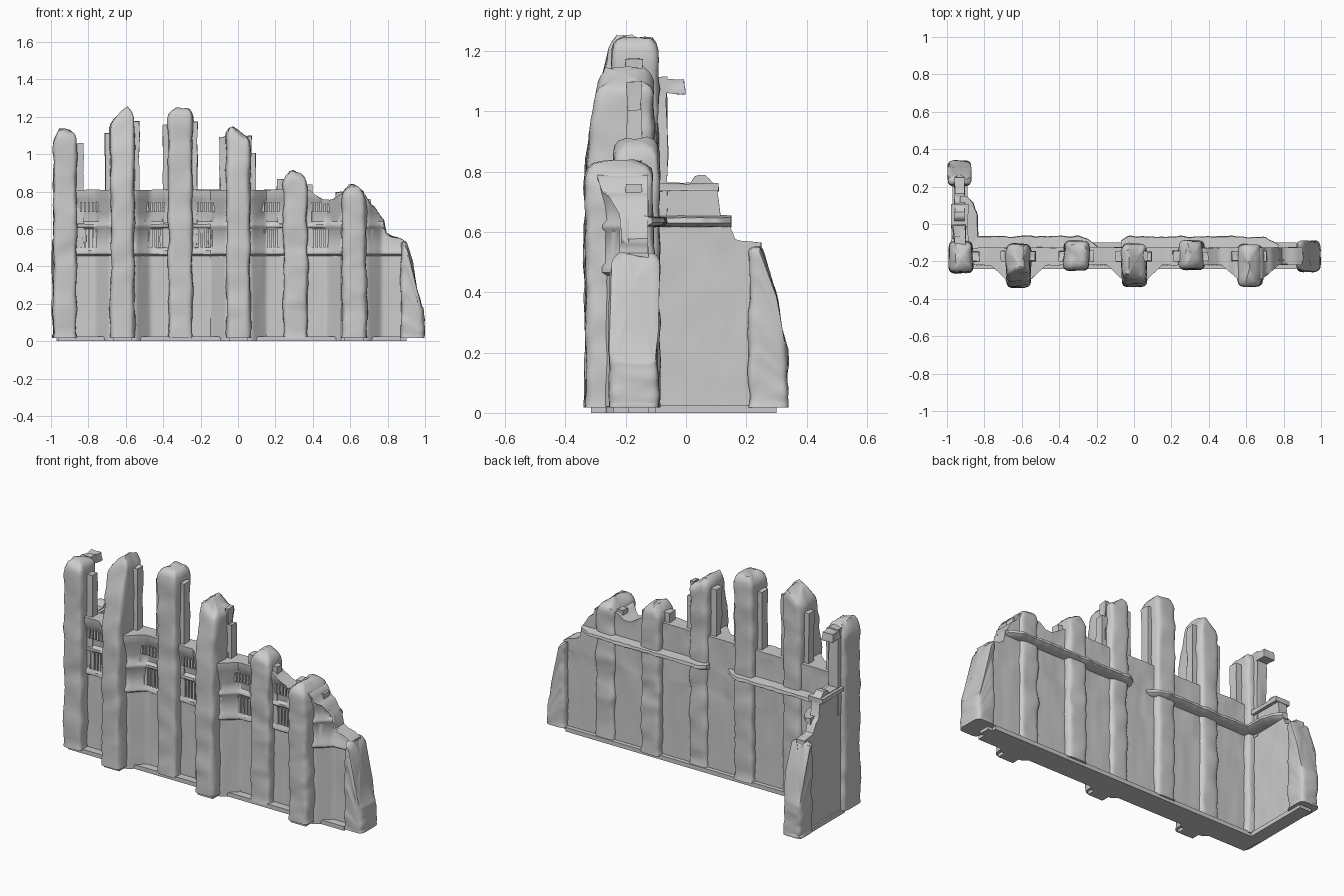
import bpy, bmesh, math
from mathutils import Vector, noise

if "Cube" in bpy.data.objects:
    bpy.data.objects.remove(bpy.data.objects["Cube"])


def lerp(pts, x):
    """Piecewise linear lookup in a list of (x, value)."""
    if x <= pts[0][0]:
        return pts[0][1]
    for (a, va), (b, vb) in zip(pts, pts[1:]):
        if x <= b:
            return va + (vb - va) * (x - a) / (b - a)
    return pts[-1][1]


def finish(name, bm, rough=0.006):
    """Weather the surface with noise and make an object."""
    bmesh.ops.remove_doubles(bm, verts=bm.verts, dist=1e-4)
    bmesh.ops.recalc_face_normals(bm, faces=bm.faces)
    bm.normal_update()
    for v in bm.verts:
        if v.co.z > 0.03:
            n = noise.noise(v.co * 9) + 0.5 * noise.noise(v.co * 21)
            v.co += v.normal * (n - 0.3) * rough
    me = bpy.data.meshes.new(name)
    bm.to_mesh(me)
    ob = bpy.data.objects.new(name, me)
    bpy.context.collection.objects.link(ob)
    bpy.context.view_layer.objects.active = ob
    bpy.ops.object.select_all(action='DESELECT')
    ob.select_set(True)
    bpy.ops.object.shade_smooth_by_angle(angle=math.radians(40))
    return ob


def loft(bm, rings):
    loops = [[bm.verts.new(p) for p in r] for r in rings]
    n = len(loops[0])
    for a, b in zip(loops, loops[1:]):
        for i in range(n):
            j = (i + 1) % n
            bm.faces.new((a[i], a[j], b[j], b[i]))
    bm.faces.new(loops[0])
    bm.faces.new(loops[-1])


def pillar(name, x0, x1, y0, y1, top, z0=0.018, taper=0.0, axis=0, dome=0.045):
    """Rounded rectangular pillar with a broken, domed top height."""
    cx, cy, hx, hy = (x0 + x1) / 2, (y0 + y1) / 2, (x1 - x0) / 2, (y1 - y0) / 2
    rings = []
    levels = [(i / 36, 1, 0) for i in range(37)]
    levels += [(1, s, d * dome) for s, d in ((.93, .45), (.75, .8), (.45, 1), (.05, 1.05))]
    for t, s, d in levels:
        ring = []
        for k in range(32):
            a = math.tau * (k + .5) / 32
            c, q = math.cos(a), math.sin(a)
            x = cx + s * hx * math.copysign(abs(c) ** .38, c)
            y = cy + s * hy * math.copysign(abs(q) ** .38, q)
            h = lerp(top, (x, y)[axis]) + .012 * noise.noise(Vector((x, y, 3)) * 25)
            z = z0 + t * (h - z0) + d
            if taper and z > .7:       # front leans back near the top
                y += taper * ((z - .7) / .5) ** 2 * max(0, (cy - y) / hy)
            ring.append((x, y, z))
        rings.append(ring)
    bm = bmesh.new()
    loft(bm, rings)
    return finish(name, bm, .01)


# Relief of a wall face: (height, outward offset)
RELIEF = [(0, 0), (.02, 0), (.021, .004), (.1, .004), (.2, 0), (.3, .003), (.4, 0), (.455, 0),
          (.465, .016), (.485, .016), (.5, .004), (.6, .004), (.61, .014), (.625, .014),
          (.64, .0), (.68, .004), (.72, .014), (.76, .024), (.775, .03), (.81, .03), (.9, .03)]
PLAIN = [(i * .05, 0) for i in range(19)]


def wall(name, u0, u1, front, back, top, relief, swap=False):
    """Slab running along x (or along y when swapped) with a ragged top."""
    n = max(4, int((u1 - u0) / .012))
    rings = []
    for i in range(n + 1):
        u = u0 + (u1 - u0) * i / n
        h, f, b = lerp(top, u), lerp(front, u), lerp(back, u)
        ring = [(u, f - o, min(z, h)) for z, o in relief]
        ring += [(u, b, min(z, h)) for z, o in reversed(relief)]
        rings.append([(y, x, z) if swap else (x, y, z) for x, y, z in ring])
    bm = bmesh.new()
    loft(bm, rings)
    return finish(name, bm, .005)


def boxes(name, items, rough=.004, cuts=2):
    """Several small blocks as one object."""
    bm = bmesh.new()
    for x0, x1, y0, y1, z0, z1 in items:
        vs = bmesh.ops.create_cube(bm, size=1)['verts']
        for v in vs:
            v.co = ((x0 + x1) / 2 + v.co.x * (x1 - x0), (y0 + y1) / 2 + v.co.y * (y1 - y0),
                    (z0 + z1) / 2 + v.co.z * (z1 - z0))
    if cuts:
        bmesh.ops.subdivide_edges(bm, edges=bm.edges[:], cuts=cuts, use_grid_fill=True)
    return finish(name, bm, rough)


def ledge(name, u0, u1, inner, outer, swap=False):
    """Broken remains of a floor slab with a wavy edge."""
    rings = []
    n = int((u1 - u0) / .012)
    for i in range(n + 1):
        u = u0 + (u1 - u0) * i / n
        o = lerp(outer, u) + .008 * noise.noise(Vector((u * 22, inner, 1)))
        r = [(u, inner, .615), (u, o - .02, .618), (u, o, .63), (u, o - .004, .648), (u, inner, .655)]
        rings.append([(y, x, z) if swap else (x, y, z) for x, y, z in r])
    bm = bmesh.new()
    loft(bm, rings)
    return finish(name, bm, .004)


# Front pillars, alternately deep and shallow
pillar("corner_pillar", -.99, -.86, -.26, -.09, [(-.99, 1.04), (-.96, 1.09), (-.87, 1.08)])
pillar("deep_pillar_left", -.685, -.55, -.34, -.105, [(-.68, 1.14), (-.64, 1.17), (-.59, 1.215), (-.55, 1.17)], taper=.08)
pillar("shallow_pillar_left", -.375, -.24, -.25, -.09, [(-.37, 1.19), (-.34, 1.205), (-.25, 1.205)])
pillar("deep_pillar_middle", -.065, .07, -.335, -.105, [(-.06, 1.10), (-.03, 1.105), (.03, 1.06), (.07, 1.06)], taper=.06)
pillar("shallow_pillar_right", .24, .375, -.245, -.085, [(.24, .84), (.29, .87), (.375, .83)])
pillar("deep_pillar_right", .55, .69, -.335, -.105, [(.55, .77), (.62, .805), (.69, .75)])
pillar("end_pillar", .868, .998, -.255, -.09,
       [(.87, .525), (.905, .5), (.935, .40), (.965, .24), (.98, .17), (1, .16)], dome=.02)
pillar("side_end_pillar", -.995, -.87, .205, .34,
       [(.2, .54), (.25, .535), (.28, .47), (.31, .33), (.33, .24), (.34, .22)], axis=1, dome=.02)

# Main wall, flaring forward at the deep pillars
front = [(-.9, -.19)]
for c in (-.617, .003, .62):
    front += [(c - .15, -.19), (c - .07, -.265), (c + .07, -.265), (c + .15, -.19)]
low_front = front + [(.9, -.19)]
top = [(-.9, .81), (.24, .81), (.38, .81), (.41, .785), (.46, .755), (.5, .755), (.54, .785), (.6, .79),
       (.68, .79), (.71, .73), (.73, .72), (.77, .655), (.785, .64), (.79, .58), (.82, .56), (.87, .55), (.9, .53)]
wall("main_wall", -.93, .9, low_front, [(0, -.125)], top, RELIEF)

# Raised blocks decorating each bay
bays = [(-.85, -.70), (-.535, -.39), (-.225, -.08), (.085, .225), (.39, .535)]
teeth = []
for a, b in bays:
    for k in range(7):
        x = a + (b - a) * (k + .5) / 7
        h = min(.745, lerp(top, x) - .02)
        teeth.append((x - .0065, x + .0065, -.222, -.18, .69, h))
        teeth.append((x - .006, x + .006, -.204, -.18, .5, .6))
boxes("relief_blocks", teeth, .002, 1)

# Window jamb strips beside the pillars
jambs = [(-.87, -.825, 1.06), (-.712, -.67, 1.11), (-.56, -.525, 1.18), (-.402, -.36, 1.155),
         (-.25, -.217, 1.17), (-.1, -.05, 1.09), (.05, .098, 1.01), (.05, .075, 1.1), (.21, .25, .865),
         (.36, .40, .84), (.52, .56, .80), (.68, .71, .76)]
boxes("window_jambs", [(a, b, -.20, -.145, .5, h) for a, b, h in jambs], .008, 6)

# Side wall with its window jamb and broken sill
wall("side_wall", -.12, .25, [(0, -.96)], [(0, -.905)],
     [(-.12, .765), (.02, .765), (.03, .79), (.07, .79), (.085, .765), (.105, .76), (.115, .645),
      (.14, .63), (.165, .575), (.25, .565)], PLAIN, swap=True)
boxes("side_jamb", [(-.965, -.9, -.12, -.062, .6, 1.115), (-.97, -.9, -.08, -.005, 1.06, 1.108)], .01, 5)
boxes("side_sill", [(-.98, -.885, -.1, .108, .735, .763)], .008, 5)

# Floor ledges on the inner side
ledge("floor_ledge_left", -.9, -.19, -.14, [(-.9, -.065), (-.3, -.062), (-.25, -.075), (-.19, -.12)])
ledge("floor_ledge_right", -.07, .775, -.14, [(-.07, -.09), (-.03, -.065), (.7, -.065), (.775, -.11)])
ledge("side_ledge", -.12, .15, -.93, [(-.12, -.83), (.06, -.835), (.11, -.86), (.15, -.89)], swap=True)

# Low footing
boxes("footing", [(-.96, .87, -.24, -.1, 0, .025), (-.97, -.89, -.12, .3, 0, .025)]
      + [(c - .05, c + .05, -.315, -.12, 0, .025) for c in (-.617, .003, .62)], 0, 0)
